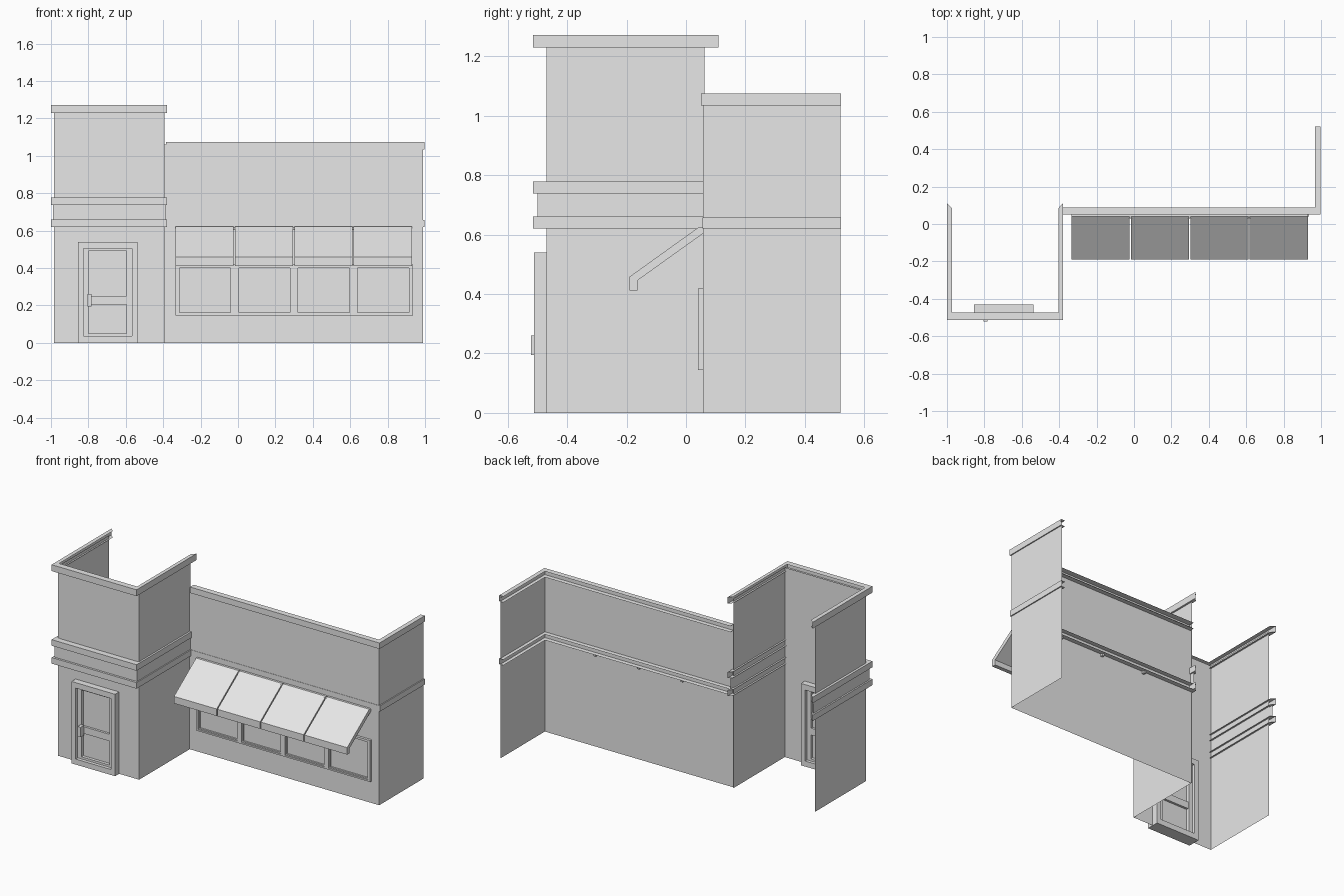
import bpy, bmesh

if "Cube" in bpy.data.objects:
    bpy.data.objects.remove(bpy.data.objects["Cube"], do_unlink=True)

grey = bpy.data.materials.new("plain_grey")
grey.use_nodes = True
grey.diffuse_color = (0.8, 0.8, 0.8, 1)
grey.node_tree.nodes["Principled BSDF"].inputs["Base Color"].default_value = (0.8, 0.8, 0.8, 1)


def finish(name, bm):
    mesh = bpy.data.meshes.new(name)
    bm.to_mesh(mesh)
    bm.free()
    mesh.materials.append(grey)
    obj = bpy.data.objects.new(name, mesh)
    bpy.context.collection.objects.link(obj)
    return obj


def strip(bm, rows):
    """Join successive rows of points with quads."""
    rows = [[bm.verts.new(p) for p in row] for row in rows]
    for a, b in zip(rows, rows[1:]):
        for i in range(len(a) - 1):
            bm.faces.new((a[i], a[i + 1], b[i + 1], b[i]))


def lift(path, z):
    return [(x, y, z) for x, y in path]


def wall(name, path, z0, z1):
    bm = bmesh.new()
    strip(bm, [lift(path, z0), lift(path, z1)])
    return finish(name, bm)


def channel(name, outer, inner, z0, z1):
    """Moulding with an outer face and two flanges, open to the inside."""
    bm = bmesh.new()
    strip(bm, [lift(inner, z0), lift(outer, z0), lift(outer, z1), lift(inner, z1)])
    return finish(name, bm)


def add_box(bm, x0, x1, y0, y1, z0, z1):
    v = [bm.verts.new((x, y, z)) for x in (x0, x1) for y in (y0, y1) for z in (z0, z1)]
    for f in ((0, 1, 3, 2), (4, 6, 7, 5), (0, 4, 5, 1), (2, 3, 7, 6), (0, 2, 6, 4), (1, 5, 7, 3)):
        bm.faces.new([v[i] for i in f])


def box(name, *size):
    bm = bmesh.new()
    add_box(bm, *size)
    return finish(name, bm)


def frame(name, x0, x1, y0, y1, z0, z1, sx, sz):
    """Rectangular frame with stile width sx and rail height sz."""
    bm = bmesh.new()
    add_box(bm, x0, x0 + sx, y0, y1, z0, z1)
    add_box(bm, x1 - sx, x1, y0, y1, z0, z1)
    add_box(bm, x0 + sx, x1 - sx, y0, y1, z0, z0 + sz)
    add_box(bm, x0 + sx, x1 - sx, y0, y1, z1 - sz, z1)
    return finish(name, bm)


def u_path(x0, x1, front, back):
    return [(x0, back), (x0, front), (x1, front), (x1, back)]


# Corner tower: thin walls open at the back, with projecting mouldings
wall("tower_walls", u_path(-0.984, -0.392, -0.47, 0.063), 0, 1.25)
ring_out = u_path(-1.0, -0.38, -0.514, 0.11)
ring_in = u_path(-0.973, -0.404, -0.474, 0.085)
for name, z0, z1 in (("tower_lower_moulding", 0.62, 0.66),
                     ("tower_upper_moulding", 0.738, 0.778),
                     ("tower_cornice", 1.23, 1.272)):
    channel(name, ring_out, ring_in, z0, z1)
wall("tower_frieze", u_path(-0.99, -0.387, -0.5, 0.09), 0.66, 0.738)

# Shop wing: front wall and left side wall
wall("shop_walls", [(-0.392, 0.057), (0.99, 0.057), (0.99, 0.52)], 0, 1.06)
shop_in = [(-0.385, 0.088), (0.967, 0.088), (0.967, 0.522)]
channel("shop_cornice", [(-0.385, 0.05), (0.997, 0.05), (0.997, 0.522)], shop_in, 1.035, 1.074)
channel("shop_moulding", [(-0.385, 0.055), (0.997, 0.055), (0.997, 0.522)], shop_in, 0.62, 0.658)

# Door with frame, leaf, middle rail and handle
frame("door_frame", -0.856, -0.538, -0.512, -0.43, 0, 0.54, 0.03, 0.036)
frame("door_leaf", -0.826, -0.568, -0.49, -0.45, 0.036, 0.504, 0.027, 0.014)
box("door_rail", -0.799, -0.595, -0.485, -0.455, 0.205, 0.25)
box("door_handle", -0.805, -0.783, -0.522, -0.485, 0.195, 0.26)

# Windows and awnings, four bays
bay = 0.3175
frame("window_surround", -0.335, 0.935, 0.04, 0.0565, 0.145, 0.418, 0.014, 0.01)
awning_profile = [(0.057, 0.623), (0.04, 0.623), (-0.19, 0.458), (-0.19, 0.412),
                  (-0.164, 0.412), (-0.164, 0.445), (0.057, 0.603)]
for i in range(4):
    x = -0.321 + bay * i
    frame("window_sash", x, x + 0.29, 0.046, 0.0565, 0.155, 0.408, 0.008, 0.008)
    if i < 3:
        box("window_mullion", x + 0.29, x + bay, 0.04, 0.0565, 0.155, 0.408)
        box("awning_bracket", x + 0.293, x + 0.309, 0.03, 0.075, 0.603, 0.617)
    x = -0.334 + 0.3175 * i
    bm = bmesh.new()
    face = bm.faces.new([bm.verts.new((x, y, z)) for y, z in awning_profile])
    side = bmesh.ops.extrude_face_region(bm, geom=[face])
    bmesh.ops.translate(bm, vec=(0.311, 0, 0),
                        verts=[v for v in side["geom"] if isinstance(v, bmesh.types.BMVert)])
    bmesh.ops.recalc_face_normals(bm, faces=bm.faces)
    finish("awning", bm)
